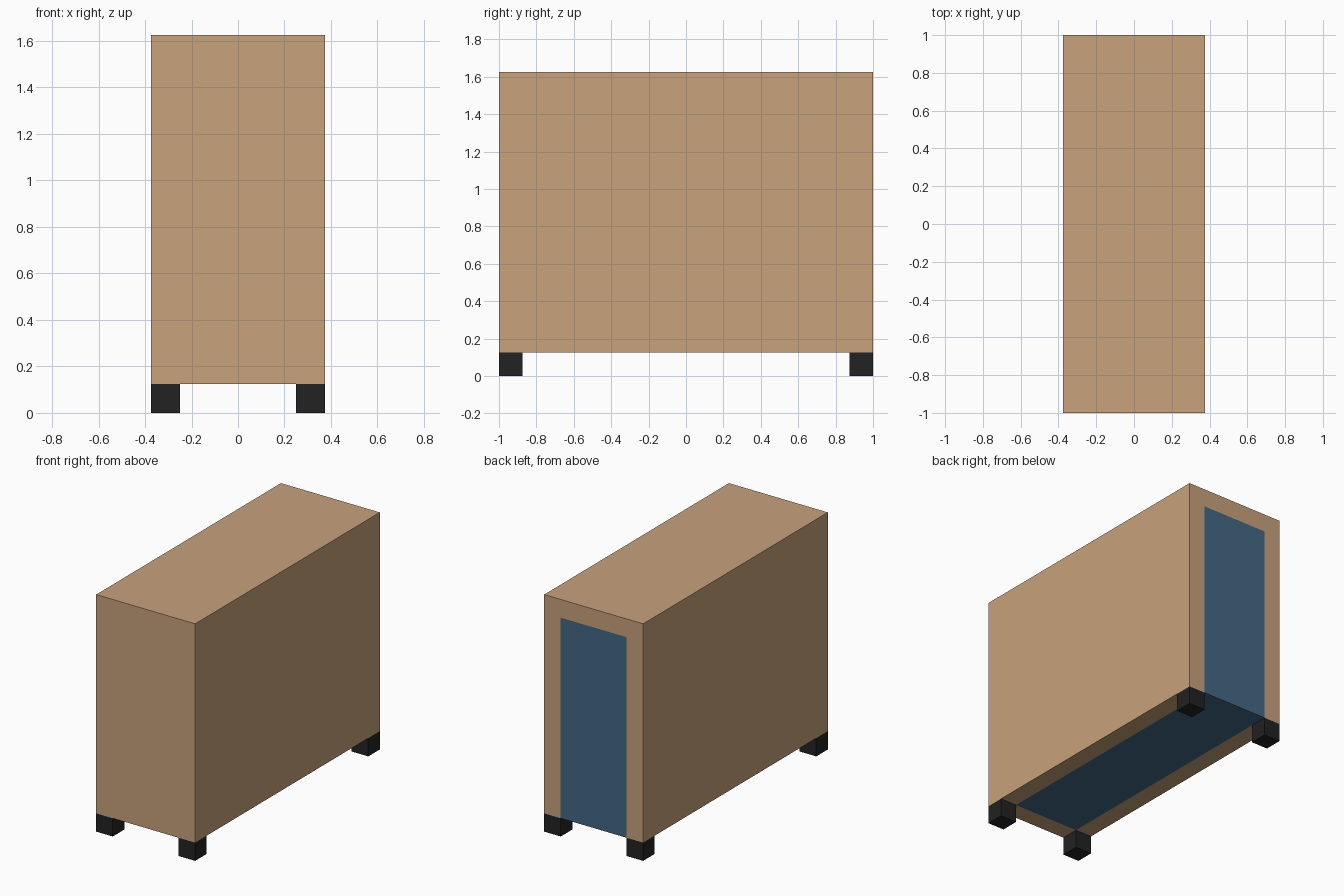
import bpy, bmesh

if "Cube" in bpy.data.objects:
    bpy.data.objects.remove(bpy.data.objects["Cube"])


def material(name, color):
    m = bpy.data.materials.new(name)
    m.diffuse_color = (*color, 1)
    m.use_nodes = True
    m.node_tree.nodes["Principled BSDF"].inputs["Base Color"].default_value = m.diffuse_color
    return m


tan = material("tan", (0.578, 0.361, 0.202))
blue = material("slate_blue", (0.056, 0.138, 0.235))
black = material("black", (0.016, 0.016, 0.016))


def box(name, lo, hi, mat):
    bm = bmesh.new()
    bmesh.ops.create_cube(bm, size=1)
    for v in bm.verts:
        v.co = [lo[i] + (v.co[i] + 0.5) * (hi[i] - lo[i]) for i in range(3)]
    me = bpy.data.meshes.new(name)
    bm.to_mesh(me)
    bm.free()
    me.materials.append(mat)
    ob = bpy.data.objects.new(name, me)
    bpy.context.collection.objects.link(ob)
    return ob


# Outer casing, open at the back and underneath
casing = box("casing", (-0.375, -1, 0.125), (0.375, 1, 1.625), tan)
cutter = box("casing_cutter", (-0.25, -0.875, 0.0), (0.25, 1.1, 1.5), tan)
cutter.hide_render = True
cutter.hide_set(True)
cut = casing.modifiers.new("opening", 'BOOLEAN')
cut.operation = 'DIFFERENCE'
cut.solver = 'EXACT'
cut.object = cutter

# Blue core filling the opening, flush with the back and underside
box("core", (-0.25, -0.875, 0.125), (0.25, 1, 1.5), blue)

# Four cube feet at the corners
for sx, side in ((-1, "left"), (1, "right")):
    for sy, end in ((-1, "front"), (1, "back")):
        x, y = sx * 0.3125, sy * 0.9375
        box(f"{end}_{side}_foot", (x - 0.0625, y - 0.0625, 0),
            (x + 0.0625, y + 0.0625, 0.125), black)
